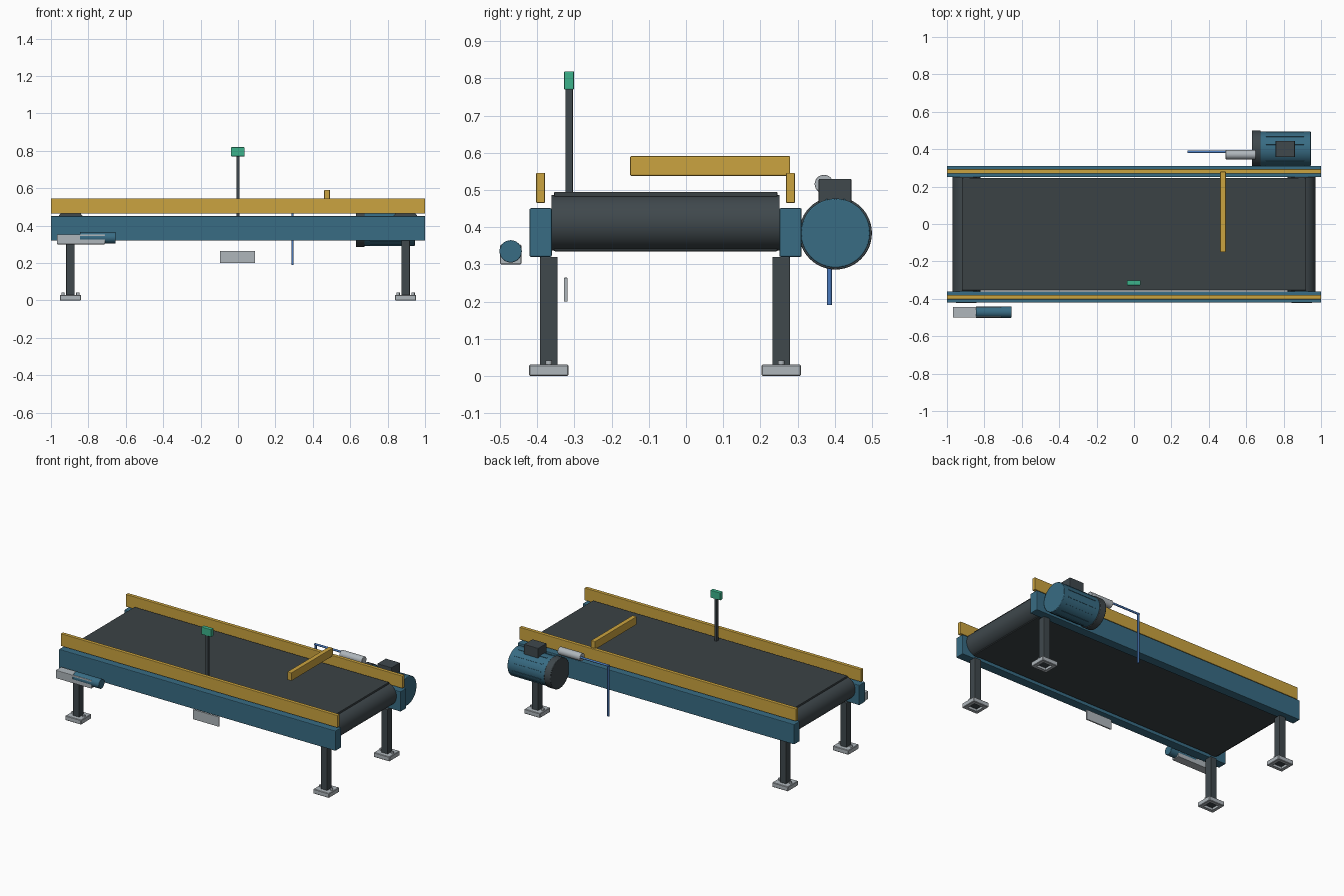
import bpy, bmesh, math
from mathutils import Matrix, Vector

if "Cube" in bpy.data.objects:
    bpy.data.objects.remove(bpy.data.objects["Cube"])


def material(name, rgb):
    m = bpy.data.materials.new(name)
    m.diffuse_color = (*rgb, 1)
    m.use_nodes = True
    m.node_tree.nodes["Principled BSDF"].inputs["Base Color"].default_value = m.diffuse_color
    return m


TEAL = material("teal paint", (0.04, 0.15, 0.23))
DARK = material("charcoal steel", (0.05, 0.065, 0.073))
BELT = material("belt rubber", (0.043, 0.055, 0.06))
YELLOW = material("safety yellow", (0.6, 0.37, 0.05))
GREY = material("light grey metal", (0.43, 0.47, 0.5))
GREEN = material("sensor green", (0.045, 0.45, 0.26))
BLUE = material("cable blue", (0.07, 0.2, 0.52))


def finish(name, bm, mats):
    me = bpy.data.meshes.new(name)
    bm.to_mesh(me)
    bm.free()
    for m in mats:
        me.materials.append(m)
    ob = bpy.data.objects.new(name, me)
    bpy.context.collection.objects.link(ob)
    return ob


def box(name, x, y, z, mat, bevel=0.003):
    """Box from (min, max) ranges with softened edges."""
    bm = bmesh.new()
    bmesh.ops.create_cube(bm, size=1)
    for v in bm.verts:
        v.co = Vector([r[0] if c < 0 else r[1] for c, r in zip(v.co, (x, y, z))])
    ob = finish(name, bm, [mat])
    if bevel:
        mod = ob.modifiers.new("edge", 'BEVEL')
        mod.width = bevel
        mod.segments = 2
    return ob


def cylinder(name, start, end, r, mat, sides=40, bevel=0.0):
    """Smooth cylinder between two points."""
    a, b = Vector(start), Vector(end)
    d = b - a
    bm = bmesh.new()
    rot = d.to_track_quat('Z', 'Y').to_matrix().to_4x4()
    bmesh.ops.create_cone(bm, cap_ends=True, segments=sides, radius1=r, radius2=r,
                          depth=d.length, matrix=Matrix.Translation((a + b) / 2) @ rot)
    ob = finish(name, bm, [mat])
    if bevel:
        mod = ob.modifiers.new("edge", 'BEVEL')
        mod.width = bevel
        mod.segments = 2
    bpy.ops.object.select_all(action='DESELECT')
    ob.select_set(True)
    bpy.context.view_layer.objects.active = ob
    bpy.ops.object.shade_smooth_by_angle(angle=math.radians(35))
    return ob


def foot(name, cx, cy):
    """Foot pad with a dark square recess underneath."""
    bm = bmesh.new()
    bmesh.ops.create_cube(bm, size=1, matrix=Matrix.Translation((cx, cy, 0.015))
                          @ Matrix.Diagonal((0.114, 0.106, 0.03, 1)))
    bmesh.ops.bevel(bm, geom=bm.edges[:], offset=0.003, segments=1, affect='EDGES')
    bm.normal_update()
    base = min(bm.faces, key=lambda f: f.calc_center_median().z)
    bmesh.ops.inset_individual(bm, faces=[base], thickness=0.028)
    bmesh.ops.inset_individual(bm, faces=[base], thickness=0.0005, depth=-0.015)
    base.material_index = 1
    return finish(name, bm, [GREY, DARK])


# Frame rails and yellow side guides
MID = -0.055
for side, s in (("front", -1), ("back", 1)):
    c = MID + s * 0.336
    box(side + "_rail", (-1, 1), (c - 0.03, c + 0.03), (0.32, 0.451), TEAL, 0.004)
    box(side + "_guide", (-1, 1), (c - 0.012, c + 0.012), (0.465, 0.546), YELLOW)

# Belt runs and end rollers
box("belt_top", (-0.92, 0.92), (-0.355, 0.246), (0.481, 0.495), BELT)
box("belt_bottom", (-0.92, 0.92), (-0.355, 0.246), (0.335, 0.345), BELT)
for end, s in (("left", -1), ("right", 1)):
    cylinder(end + "_roller", (s * 0.895, -0.362, 0.412), (s * 0.895, 0.252, 0.412),
             0.075, DARK, 48)

# Legs, feet and anchor bolts
for ex, sx in (("left", -1), ("right", 1)):
    for ey, cy in (("front", -0.369), ("back", 0.256)):
        cx = sx * 0.896
        tag = ey + "_" + ex
        box(tag + "_leg", (cx - 0.023, cx + 0.023), (cy - 0.024, cy + 0.024),
            (0.018, 0.32), DARK)
        foot(tag + "_foot", cx, cy)
        for i, dx in enumerate((-0.04, 0.04)):
            cylinder(f"{tag}_bolt_{i}", (cx + dx, cy, 0.028), (cx + dx, cy, 0.041),
                     0.009, GREY, 12)

# Drive motor with end bell, cooling ribs and terminal box
MY, MZ = 0.402, 0.384
cylinder("motor_body", (0.67, MY, MZ), (0.945, MY, MZ), 0.093, TEAL, 48, 0.003)
cylinder("motor_end_bell", (0.63, MY, MZ), (0.677, MY, MZ), 0.098, DARK, 48, 0.003)
for i in range(12):
    a = math.tau * (i + 0.5) / 12
    rib = box(f"motor_rib_{i}", (0.705, 0.91), (-0.003, 0.003), (0.088, 0.0955), TEAL, 0)
    rib.matrix_world = Matrix.Translation((0, MY, MZ)) @ Matrix.Rotation(a, 4, 'X')
box("terminal_box", (0.757, 0.86), (0.357, 0.445), (0.445, 0.53), DARK)

# Air cylinder and bent cable at the back
cylinder("air_cylinder", (0.49, 0.371, 0.516), (0.652, 0.371, 0.516), 0.025, GREY, 32, 0.002)
cylinder("cable_run", (0.285, 0.386, 0.52), (0.49, 0.386, 0.52), 0.0065, BLUE, 12)
cylinder("cable_drop", (0.2915, 0.386, 0.19), (0.2915, 0.386, 0.524), 0.0065, BLUE, 12)

# Diverter arm across the belt
box("diverter_arm", (0.461, 0.491), (-0.15, 0.28), (0.538, 0.591), YELLOW)

# Sensor on a post
box("sensor_post", (-0.009, 0.009), (-0.324, -0.304), (0.45, 0.775), DARK, 0.002)
box("sensor_head", (-0.037, 0.035), (-0.328, -0.301), (0.77, 0.819), GREEN)

# Hanging plate under the belt
box("under_plate", (-0.096, 0.091), (-0.328, -0.319), (0.2, 0.264), GREY, 0.001)

# Small side motor set into its bracket
box("side_bracket", (-0.968, -0.71), (-0.5, -0.443), (0.3, 0.353), GREY)
cylinder("side_motor", (-0.845, -0.4715, 0.335), (-0.655, -0.4715, 0.335), 0.03, TEAL, 32, 0.002)
